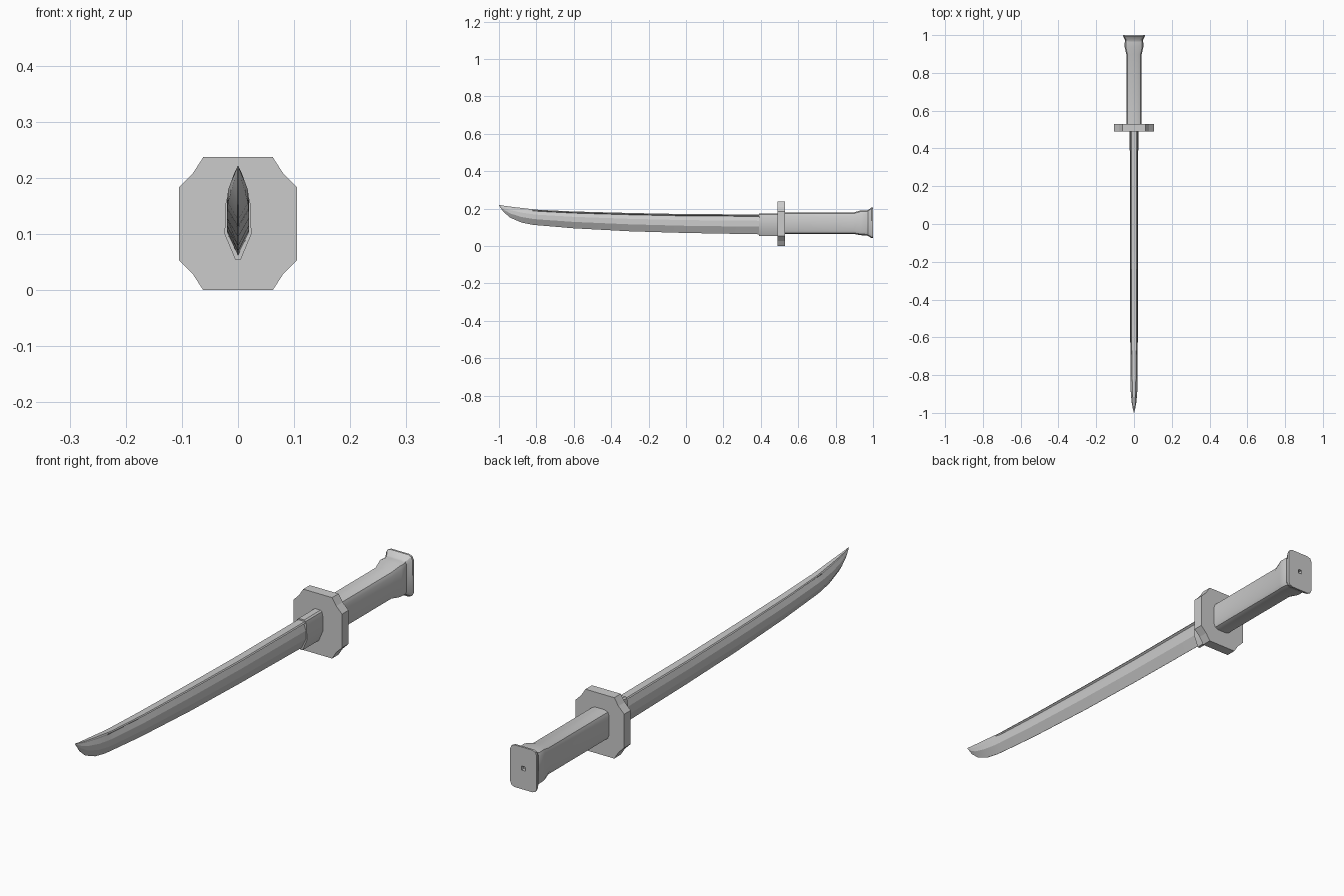
import bpy, bmesh, math

if "Cube" in bpy.data.objects:
    bpy.data.objects.remove(bpy.data.objects["Cube"], do_unlink=True)

steel = bpy.data.materials.new("plain_grey")
steel.use_nodes = True
GREY = (0.6, 0.6, 0.6, 1)
steel.diffuse_color = GREY
steel.node_tree.nodes["Principled BSDF"].inputs["Base Color"].default_value = GREY


def loft(name, rings, angle=25):
    """Skin a list of (y, [(x, z), ...]) rings and cap both ends."""
    bm = bmesh.new()
    loops = [[bm.verts.new((x, y, z)) for x, z in pts] for y, pts in rings]
    n = len(loops[0])
    for a, b in zip(loops, loops[1:]):
        for i in range(n):
            j = (i + 1) % n
            bm.faces.new((a[i], a[j], b[j], b[i]))
    bm.faces.new(loops[0])
    bm.faces.new(loops[-1])
    bmesh.ops.recalc_face_normals(bm, faces=bm.faces)
    mesh = bpy.data.meshes.new(name)
    bm.to_mesh(mesh)
    bm.free()
    mesh.materials.append(steel)
    obj = bpy.data.objects.new(name, mesh)
    bpy.context.collection.objects.link(obj)
    bpy.ops.object.select_all(action="DESELECT")
    obj.select_set(True)
    bpy.context.view_layer.objects.active = obj
    bpy.ops.object.shade_smooth_by_angle(angle=math.radians(angle))
    return obj


def mirrored(half):
    """Close a right-hand outline by mirroring it across x = 0."""
    return half + [(-x, z) for x, z in reversed(half)]


def chamfered(w, low, high, cut):
    return mirrored([(w - cut, low), (w - cut * 0.3, low + cut * 0.3), (w, low + cut),
                     (w, high - cut), (w - cut * 0.3, high - cut * 0.3), (w - cut, high)])


# Blade: wedge edge, flat side, stepped groove under the spine
def blade_section(low, high, width, spine, groove):
    h = high - low
    return mirrored([(0.0005, low), (width, low + h * 0.38), (width * 0.98, low + h * 0.68),
                     (spine - groove, low + h * 0.9), (spine, low + h * 0.95),
                     (spine * 0.8, high)])


blade_stations = [  # y, edge, spine, half width, spine half width, groove depth
    (-1.0, 0.217, 0.221, 0.001, 0.001, 0),
    (-0.975, 0.182, 0.216, 0.007, 0.004, 0),
    (-0.94, 0.152, 0.211, 0.013, 0.007, 0),
    (-0.88, 0.126, 0.204, 0.018, 0.010, 0),
    (-0.82, 0.114, 0.197, 0.019, 0.012, 0),
    (-0.79, 0.111, 0.194, 0.019, 0.013, 0.004),
    (-0.6, 0.095, 0.185, 0.02, 0.016, 0.006),
    (-0.3, 0.079, 0.177, 0.02, 0.017, 0.007),
    (0.0, 0.070, 0.171, 0.02, 0.018, 0.007),
    (0.45, 0.062, 0.169, 0.02, 0.018, 0.007),
]
loft("blade", [(s[0], blade_section(*s[1:])) for s in blade_stations], 15)

# Collar at the root of the blade
collar = mirrored([(0.005, 0.055), (0.024, 0.100), (0.022, 0.155), (0.018, 0.170), (0.012, 0.175)])
loft("blade_collar", [(0.39, collar), (0.51, collar)])

# Guard plate with notched corners
guard = mirrored([(0.062, 0), (0.08, 0.028), (0.105, 0.053),
                  (0.105, 0.184), (0.08, 0.209), (0.062, 0.237)])
loft("guard", [(0.49, guard), (0.53, guard)], 10)

# Grip, flared pommel and the small socket in its end
grip_stations = [  # y, half width, low, high, corner cut
    (0.52, 0.04, 0.065, 0.179, 0.02),
    (0.895, 0.04, 0.065, 0.179, 0.02),
    (0.935, 0.049, 0.058, 0.191, 0.02),
    (0.962, 0.049, 0.057, 0.190, 0.02),
    (0.972, 0.046, 0.055, 0.192, 0.018),
    (0.992, 0.057, 0.043, 0.206, 0.018),
    (1.0, 0.057, 0.042, 0.206, 0.018),
    (1.0, 0.008, 0.116, 0.132, 0.002),
    (0.985, 0.008, 0.116, 0.132, 0.002),
]
loft("grip_and_pommel", [(s[0], chamfered(*s[1:])) for s in grip_stations])
